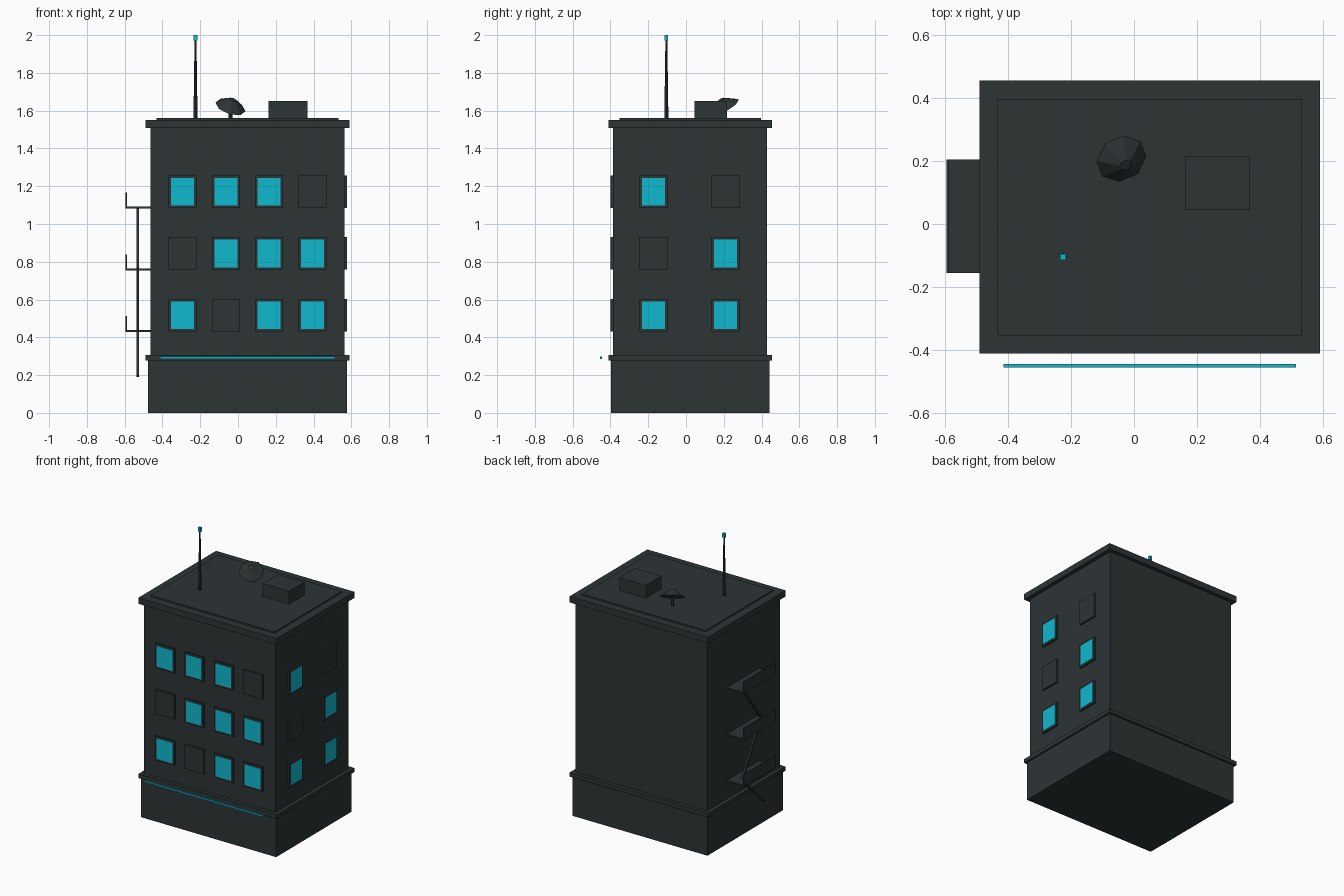
import bpy
from math import radians
from mathutils import Vector

cube = bpy.data.objects.get("Cube")
if cube:
    bpy.data.objects.remove(cube, do_unlink=True)


def material(name, rgb):
    m = bpy.data.materials.new(name)
    m.use_nodes = True
    m.diffuse_color = (*rgb, 1)
    m.node_tree.nodes["Principled BSDF"].inputs["Base Color"].default_value = (*rgb, 1)
    return m


DARK = material("charcoal", (0.0262, 0.0343, 0.0356))
GLOW = material("cyan glow", (0.0052, 0.479, 0.617))


def finish(name, mat):
    obj = bpy.context.object
    obj.name = name
    obj.data.materials.append(mat)
    return obj


def box(name, center, size, mat=DARK):
    bpy.ops.mesh.primitive_cube_add(size=1, location=center)
    obj = finish(name, mat)
    obj.scale = size
    return obj


def cone(name, base, axis, height, r1, r2, sides, mat=DARK):
    """Tapered prism that starts at base and runs along axis."""
    axis = Vector(axis).normalized()
    bpy.ops.mesh.primitive_cone_add(vertices=sides, radius1=r1, radius2=r2, depth=height,
                                    location=Vector(base) + axis * height / 2)
    obj = finish(name, mat)
    obj.rotation_mode = 'QUATERNION'
    obj.rotation_quaternion = Vector((0, 0, 1)).rotation_difference(axis)
    return obj


def bar(name, a, b, width):
    """Square bar between two points."""
    a, b = Vector(a), Vector(b)
    obj = box(name, (a + b) / 2, (width, width, (b - a).length))
    obj.rotation_euler = (b - a).to_track_quat('Z', 'Y').to_euler()
    return obj


CX, CY = 0.05, 0.022

# Stacked building volumes: name, width, depth, bottom, top
for name, w, d, z0, z1 in [
    ("base", 1.054, 0.84, 0, 0.28),
    ("ledge", 1.08, 0.866, 0.278, 0.307),
    ("body", 1.026, 0.815, 0.3, 1.51),
    ("cornice", 1.08, 0.866, 1.507, 1.55),
    ("roof_slab", 0.964, 0.75, 1.54, 1.56),
]:
    box(name, (CX, CY, (z0 + z1) / 2), (w, d, z1 - z0))

# Windows: one string per floor from the top, 1 marks a lit pane
FRONT_Y, SIDE_X = CY - 0.4075, CX + 0.513
front_lit = ["1110", "0111", "1011"]
side_lit = ["10", "01", "11"]
for row in range(3):
    z = 1.17 - row * 0.326
    for col, lit in enumerate(front_lit[row]):
        x = CX + (col - 1.5) * 0.229
        box("front_window_frame", (x, FRONT_Y, z), (0.148, 0.026, 0.172))
        if lit == "1":
            box("front_window_pane", (x, FRONT_Y - 0.013, z), (0.122, 0.004, 0.146), GLOW)
    for col, lit in enumerate(side_lit[row]):
        y = -0.172 + col * 0.381
        box("side_window_frame", (SIDE_X, y, z), (0.026, 0.148, 0.172))
        if lit == "1":
            box("side_window_pane", (SIDE_X + 0.013, y, z), (0.004, 0.122, 0.146), GLOW)

# Glowing strip in front of the ledge
box("light_strip", (CX, -0.45, 0.292), (0.926, 0.011, 0.011), GLOW)

# Fire escape: platforms with outer rail plates, joined by zigzag ladders
for z in (1.088, 0.76, 0.434):
    box("escape_platform", (-0.527, 0.025, z), (0.136, 0.36, 0.01))
    box("escape_rail", (-0.591, 0.025, z + 0.038), (0.008, 0.36, 0.08))
for (y0, z0), (y1, z1) in [
    ((0.135, 1.085), (-0.1, 0.765)),
    ((-0.06, 0.76), (0.13, 0.435)),
    ((0.135, 0.435), (-0.105, 0.195)),
]:
    bar("escape_ladder", (-0.53, y0, z0), (-0.53, y1, z1), 0.014)

# Roof equipment
box("rooftop_unit", (0.265, 0.13, 1.603), (0.206, 0.172, 0.096))
cone("antenna_mast", (-0.225, -0.104, 1.555), (0, 0, 1), 0.42, 0.011, 0.005, 8)
box("antenna_beacon", (-0.225, -0.104, 1.986), (0.019, 0.019, 0.028), GLOW)
cone("dish_post", (-0.04, 0.207, 1.555), (0, 0, 1), 0.065, 0.01, 0.01, 8)
cone("dish", (-0.04, 0.207, 1.62), (0.28, -0.47, 0.84), 0.046, 0.083, 0.019, 8)
